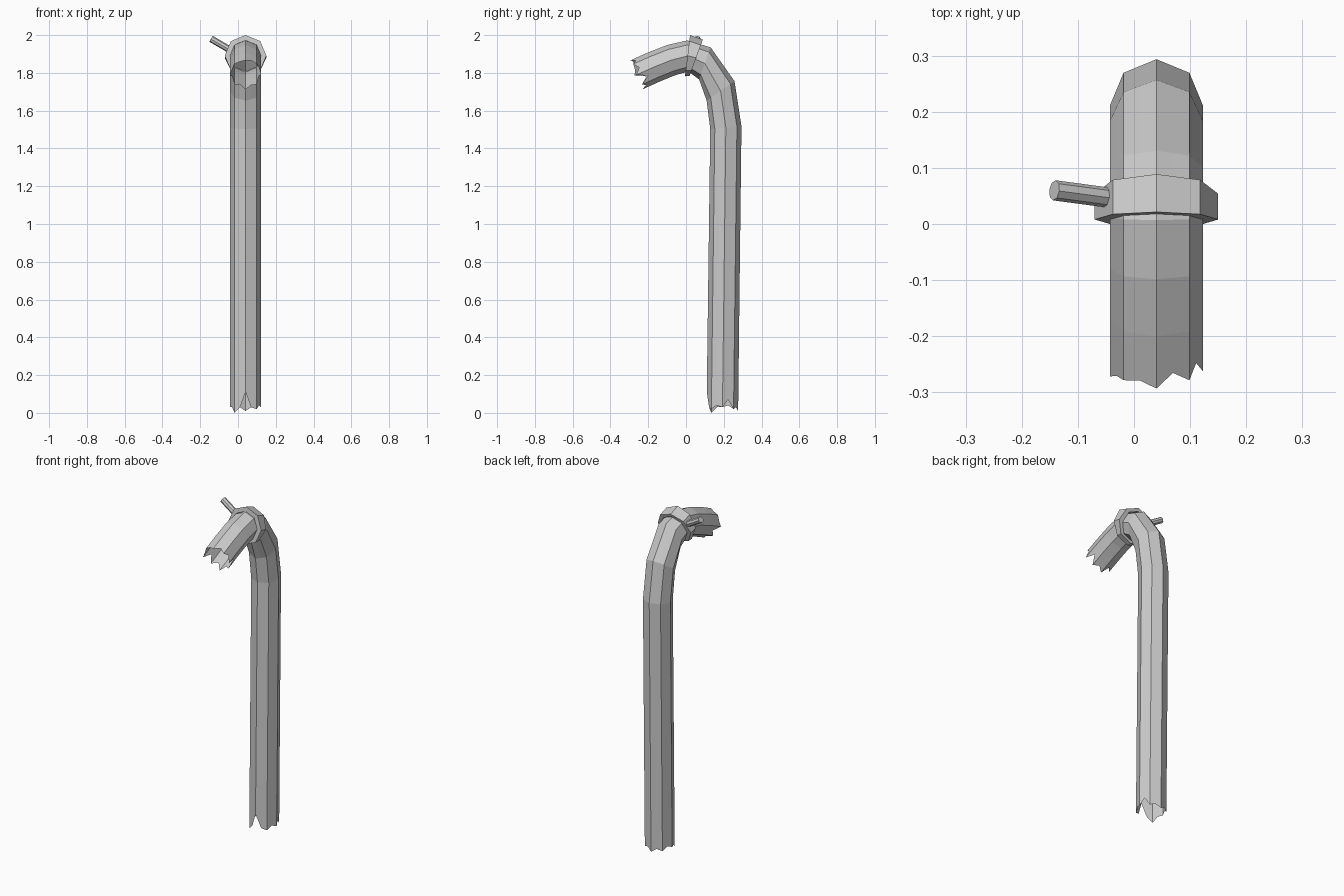
import bpy
import math
from mathutils import Vector

if "Cube" in bpy.data.objects:
    bpy.data.objects.remove(bpy.data.objects["Cube"])

CX = 0.04  # pipe centre in x


def make_mesh(name, verts, faces):
    mesh = bpy.data.meshes.new(name)
    mesh.from_pydata(verts, [], faces)
    mesh.update()
    obj = bpy.data.objects.new(name, mesh)
    bpy.context.collection.objects.link(obj)
    return obj


def ring(y, z, tilt, rx, rn, split=False):
    """Octagon in the plane of x and the (tilted) outward normal."""
    n = Vector((0, math.cos(math.radians(tilt)), math.sin(math.radians(tilt))))
    c = Vector((CX, y, z))
    pts = []
    for i in range(8):
        a = i * math.pi / 4
        pts.append(c + Vector((rx * math.cos(a), 0, 0)) + n * rn * math.sin(a))
    if not split:
        return pts
    out = []
    for i in range(8):
        out += [pts[i], (pts[i] + pts[(i + 1) % 8]) / 2]
    return out


def skin(rings, closed=False):
    """Quads between successive rings; closed also joins last to first."""
    n = len(rings[0])
    m = len(rings)
    faces = []
    for r in range(m if closed else m - 1):
        s = (r + 1) % m
        for i in range(n):
            j = (i + 1) % n
            faces.append((r * n + i, r * n + j, s * n + j, s * n + i))
    return [p for q in rings for p in q], faces


# Bent pipe: centre y, z, tilt of outward normal, in-plane radius
R = 0.083
path = [(0.193, 0.0, 0, R), (0.211, 1.51, 5, R), (0.183, 1.705, 35, 0.09),
        (0.10, 1.85, 70, 0.09), (0.01, 1.89, 92, 0.082),
        (-0.08, 1.867, 103, R), (-0.168, 1.832, 113, R), (-0.24, 1.80, 115, R)]
rings = [ring(y, z, t, R, r, True) for y, z, t, r in path]

# Torn ends: heights at the foot, overshoot along the axis at the spout
foot = [.03, .07, .02, .03, .01, .03, .02, .04, .03, .03, 0, .03, .11, .03, .02, .04]
tear = [.025, -.005, .015, -.005, .02, .01, .015, .02, .035, -.02, .02, -.01, .03, 0, .02, -.03]
for p, h in zip(rings[0], foot):
    p.z = h
axis = Vector((0, -math.sin(math.radians(115)), math.cos(math.radians(115))))
for p, d in zip(rings[-1], tear):
    p += axis * d
make_mesh("bent_pipe", *skin(rings))

# Wedge-shaped collar around the bend
C = 0.11
collar = [ring(0.008, 1.891, 83, C, C), ring(0.054, 1.880, 70, C, 0.102),
          ring(0.054, 1.880, 70, 0.082, 0.082), ring(0.008, 1.891, 83, 0.082, 0.082)]
make_mesh("collar", *skin(collar, True))

# Small peg sticking out of the collar
a, b = Vector((-0.03, 0.045, 1.915)), Vector((-0.142, 0.06, 1.98))
bpy.ops.mesh.primitive_cylinder_add(vertices=8, radius=0.018, depth=(b - a).length,
                                    location=(a + b) / 2)
peg = bpy.context.object
peg.name = "peg"
peg.rotation_euler = (b - a).to_track_quat('Z', 'Y').to_euler()
